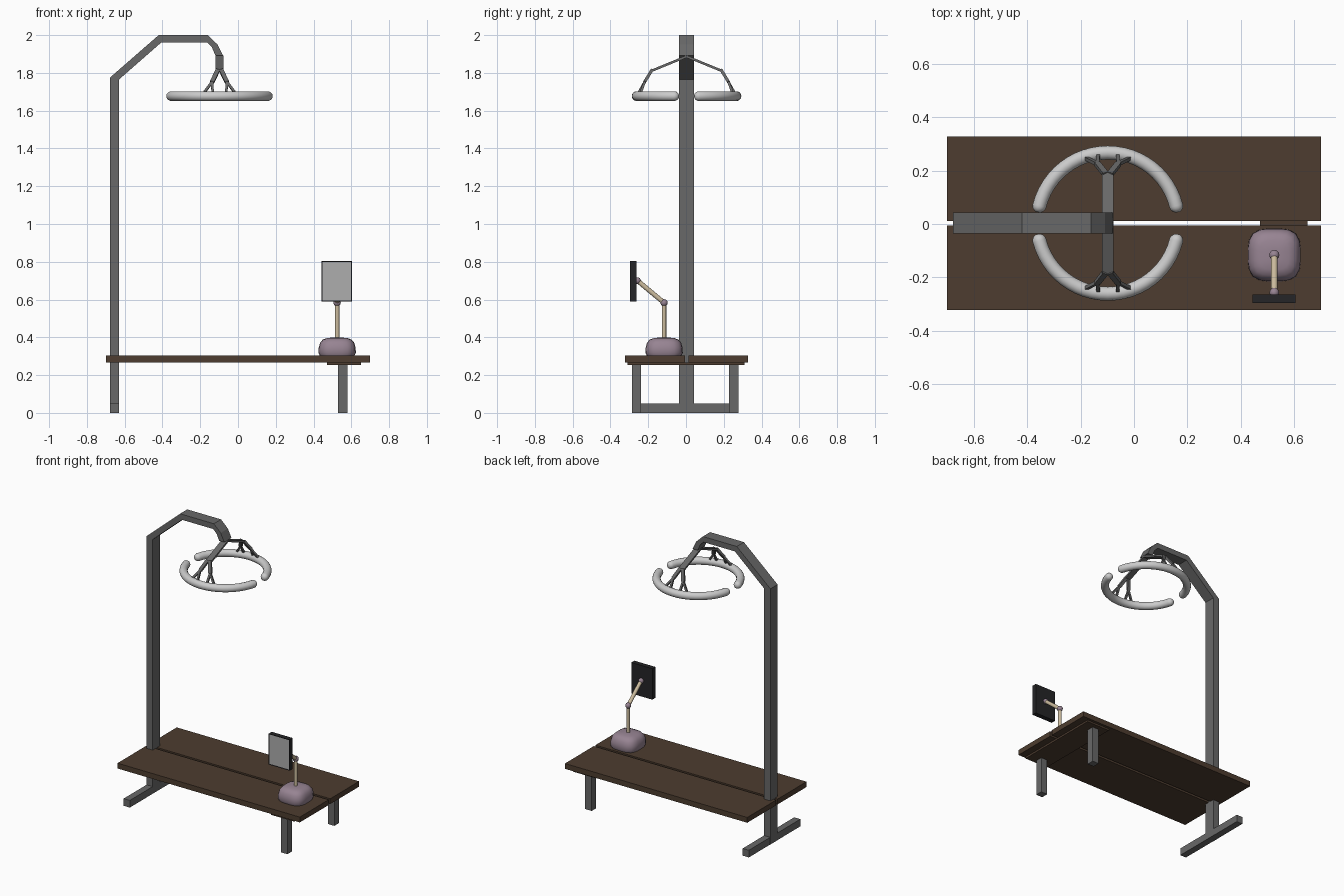
import bpy, bmesh, math
from mathutils import Vector

if "Cube" in bpy.data.objects:
    bpy.data.objects.remove(bpy.data.objects["Cube"])


def mat(name, r, g, b):
    m = bpy.data.materials.new(name)
    m.diffuse_color = (r, g, b, 1)
    m.use_nodes = True
    m.node_tree.nodes["Principled BSDF"].inputs["Base Color"].default_value = m.diffuse_color
    return m


WOOD = mat("dark_wood", 0.075, 0.046, 0.029)
METAL = mat("dark_metal", 0.14, 0.14, 0.14)
LAMP = mat("lamp_white", 0.55, 0.55, 0.55)
MAUVE = mat("mauve", 0.31, 0.23, 0.29)
CREAM = mat("cream", 0.6, 0.5, 0.34)
BLACK = mat("black", 0.018, 0.018, 0.02)
GLASS = mat("screen_grey", 0.42, 0.42, 0.42)


def finish(name, bm, material, smooth=None):
    bmesh.ops.recalc_face_normals(bm, faces=bm.faces)
    me = bpy.data.meshes.new(name)
    bm.to_mesh(me)
    bm.free()
    ob = bpy.data.objects.new(name, me)
    bpy.context.collection.objects.link(ob)
    me.materials.append(material)
    if smooth:
        bpy.ops.object.select_all(action='DESELECT')
        ob.select_set(True)
        bpy.context.view_layer.objects.active = ob
        bpy.ops.object.shade_smooth_by_angle(angle=math.radians(smooth))
    return ob


def loft(name, rings, material, smooth=None):
    """Skin a list of closed rings and cap both ends."""
    bm = bmesh.new()
    vs = [[bm.verts.new(p) for p in ring] for ring in rings]
    n = len(vs[0])
    for a, b in zip(vs, vs[1:]):
        for i in range(n):
            bm.faces.new((a[i], a[(i + 1) % n], b[(i + 1) % n], b[i]))
    bm.faces.new(vs[0][::-1])
    bm.faces.new(vs[-1])
    return finish(name, bm, material, smooth)


def box(name, x, y, z, material):
    rings = [[(x[0], y[0], h), (x[1], y[0], h), (x[1], y[1], h), (x[0], y[1], h)] for h in z]
    return loft(name, rings, material)


def rod(name, p, q, w, h, material, sides=4, smooth=None):
    """Straight bar from p to q; w runs along x, h across it."""
    p, q = Vector(p), Vector(q)
    d = (q - p).normalized()
    u = (Vector((1, 0, 0)) - d * d.x).normalized()
    v = d.cross(u)
    k = math.sqrt(2) if sides == 4 else 1
    ang = [2 * math.pi * (i + 0.5) / sides for i in range(sides)]
    rings = [[c + k * (u * math.cos(a) * w / 2 + v * math.sin(a) * h / 2) for a in ang]
             for c in (p, q)]
    return loft(name, rings, material, smooth)


def ball(name, loc, r, material):
    bm = bmesh.new()
    bmesh.ops.create_uvsphere(bm, u_segments=16, v_segments=10, radius=r)
    bmesh.ops.translate(bm, verts=bm.verts, vec=loc)
    return finish(name, bm, material, 40)


# Bench planks and the cleat under the right end
box("back_plank", (-0.7, 0.7), (0.012, 0.328), (0.266, 0.303), WOOD)
box("front_plank", (-0.7, 0.7), (-0.322, -0.006), (0.266, 0.303), WOOD)
box("cleat", (0.472, 0.65), (-0.31, 0.31), (0.253, 0.267), WOOD)

# Legs and floor bar
box("front_leg", (0.53, 0.58), (-0.287, -0.237), (0, 0.254), METAL)
box("back_leg", (0.53, 0.58), (0.228, 0.278), (0, 0.254), METAL)
box("foot_bar", (-0.677, -0.63), (-0.287, 0.278), (0, 0.05), METAL)

# Post and bent boom: side profile given as outer/inner pairs
pairs = [((-0.678, 0), (-0.63, 0)), ((-0.678, 1.775), (-0.63, 1.765)),
         ((-0.42, 2.0), (-0.405, 1.962)), ((-0.16, 2.0), (-0.165, 1.962)),
         ((-0.108, 1.95), (-0.138, 1.935)), ((-0.08, 1.893), (-0.12, 1.893))]
loft("post_and_boom", [[(a[0], -0.036, a[1]), (a[0], 0.043, a[1]),
                        (b[0], 0.043, b[1]), (b[0], -0.036, b[1])] for a, b in pairs], METAL)

CX, CY = -0.098, 0.003
R, T, RZ = 0.264, 0.026, 1.677
for s, side in ((1, "back"), (-1, "front")):
    # Half ring lamp with rounded ends
    tip = 0.04 / R
    cap = T / R
    path = []
    for i in range(1, 5):
        f = i * math.pi / 10
        path.append((tip + cap * (1 - math.cos(f)), T * math.sin(f)))
    a0 = tip + cap
    half = path[:]
    path += [(a0 + (math.pi - 2 * a0) * i / 24, T) for i in range(25)]
    path += [(math.pi - a, r) for a, r in half[::-1]]
    rings = []
    for a, r in path:
        rings.append([(CX + (R + r * math.cos(t)) * math.cos(a),
                       CY + s * (R + r * math.cos(t)) * math.sin(a),
                       RZ + r * math.sin(t))
                      for t in [2 * math.pi * j / 14 for j in range(14)]])
    loft(side + "_ring_lamp", rings, LAMP, 50)

    # Forked hanger arm
    elbow = (CX, CY + s * 0.188, 1.81)
    rod(side + "_hanger_arm", (CX, CY, 1.887), elbow, 0.042, 0.013, METAL)
    for m, lr in ((-1, "left"), (1, "right")):
        fork = (CX + m * 0.039, CY + s * 0.222, 1.752)
        start = (CX + m * 0.008, elbow[1] - s * 0.005, 1.816)
        rod(f"{side}_{lr}_fork", start, fork, 0.022, 0.016, METAL)
        rod(f"{side}_{lr}_outer_prong", fork, (CX + m * 0.082, CY + s * 0.243, 1.695),
            0.013, 0.013, METAL)
        rod(f"{side}_{lr}_inner_prong", fork, (CX + m * 0.036, CY + s * 0.254, 1.695),
            0.013, 0.013, METAL)

# Rounded pedestal: superellipse rings, domed on top
PX, PY = 0.525, -0.116
dome = []
for sc, z in ((0.93, 0.303), (1.0, 0.318), (0.985, 0.345), (0.92, 0.37),
              (0.77, 0.388), (0.55, 0.396), (0.25, 0.399)):
    ring = []
    for i in range(24):
        t = 2 * math.pi * i / 24
        c, n = math.cos(t), math.sin(t)
        k = 0.099 * sc / (abs(c) ** 3.4 + abs(n) ** 3.4) ** (1 / 3.4)
        ring.append((PX + k * c, PY + k * n, z))
    dome.append(ring)
loft("pedestal", dome, MAUVE, 35)

# Jointed screen stand
joint, head = (PX, PY, 0.583), (PX, -0.257, 0.7)
rod("lower_stem", (PX, PY, 0.39), joint, 0.023, 0.023, CREAM, 14, 40)
rod("upper_stem", joint, head, 0.025, 0.025, CREAM, 14, 40)
ball("elbow_joint", joint, 0.019, MAUVE)
ball("screen_joint", head, 0.018, MAUVE)

# Screen with a recessed display panel
X, Z = (0.443, 0.604), (0.589, 0.804)
bm = bmesh.new()
bmesh.ops.create_cube(bm, size=1)
for v in bm.verts:
    v.co = (X[v.co.x > 0], (-0.296, -0.263)[v.co.y > 0], Z[v.co.z > 0])
bm.normal_update()
front = min(bm.faces, key=lambda f: f.calc_center_median().y)
bmesh.ops.inset_region(bm, faces=[front], thickness=0.008, depth=-0.003)
front.material_index = 1
screen = finish("screen", bm, BLACK)
screen.data.materials.append(GLASS)
